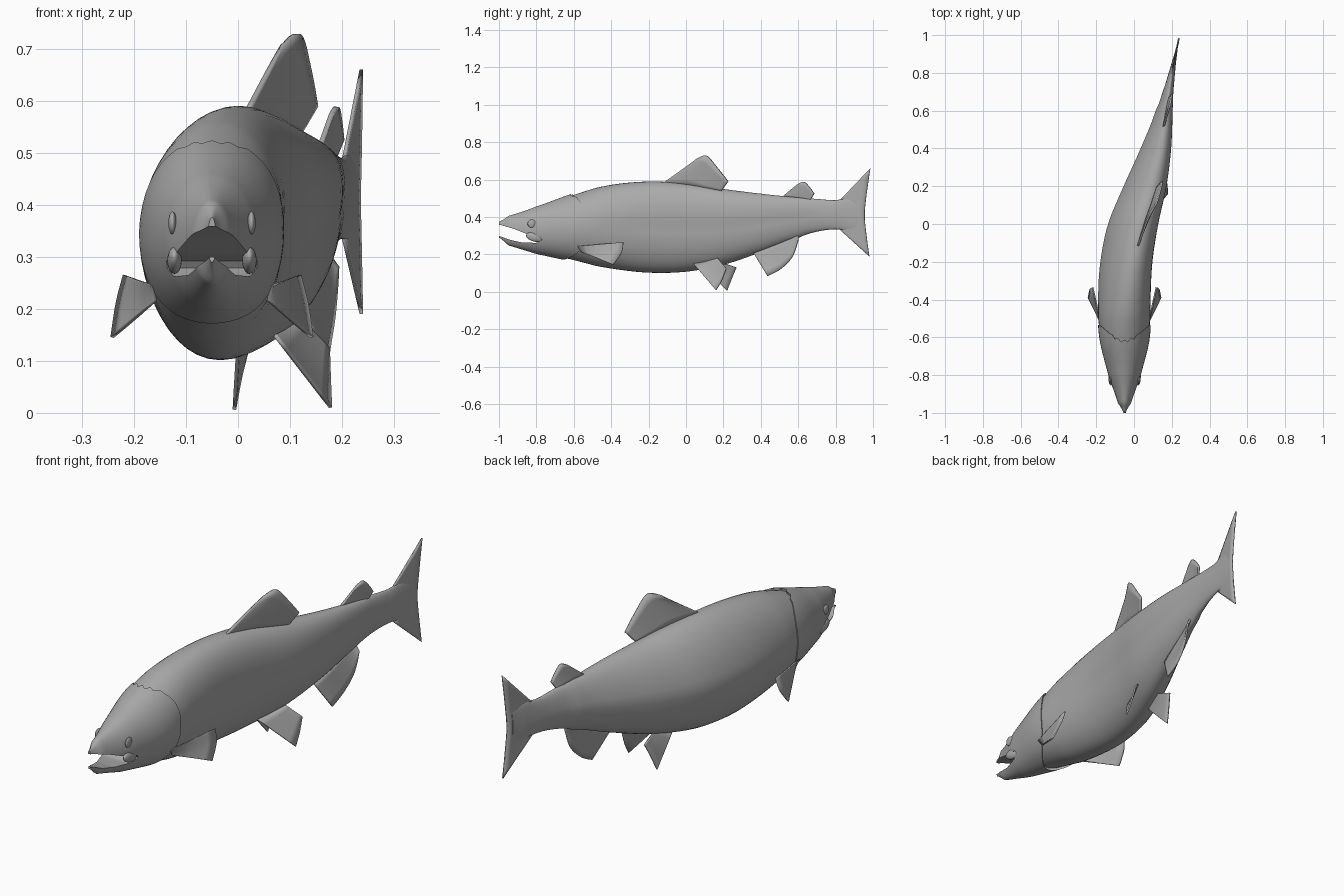
import bpy, bmesh, math
from mathutils import Vector

cube = bpy.data.objects.get("Cube")
if cube:
    bpy.data.objects.remove(cube)

skin = bpy.data.materials.new("plain grey")
skin.use_nodes = True
GREY = (0.4, 0.4, 0.4, 1)
skin.diffuse_color = GREY
skin.node_tree.nodes["Principled BSDF"].inputs["Base Color"].default_value = GREY

# Spine stations: y, centre x, half width, bottom z, top z, sideways lean of the back
STATIONS = [Vector(s) for s in (
    (-1.0, -.05, .008, .29, .375, 0), (-.95, -.05, .035, .25, .405, 0),
    (-.8, -.05, .085, .205, .455, 0), (-.6, -.05, .132, .163, .525, 0),
    (-.4, -.052, .138, .125, .572, .02), (-.2, -.043, .135, .103, .59, .04),
    (0, -.008, .129, .108, .58, .045), (.2, .055, .11, .145, .55, .04),
    (.4, .113, .078, .212, .525, .03), (.6, .158, .044, .288, .505, .015),
    (.7, .18, .028, .322, .497, .005), (.8, .2, .017, .335, .49, 0),
    (.86, .212, .011, .33, .5, 0), (.93, .226, .005, .335, .48, 0))]


def spline(p0, p1, p2, p3, t):
    return (p1 * 2 + (p2 - p0) * t + (p0 * 2 - p1 * 5 + p2 * 4 - p3) * t ** 2
            + (p1 * 3 - p0 - p2 * 3 + p3) * t ** 3) / 2


def along(pts, u):
    """Point at parameter u (in control-point steps) on a smooth curve."""
    last = len(pts) - 1
    i = min(int(u), last - 1)
    return spline(pts[max(i - 1, 0)], pts[i], pts[i + 1], pts[min(i + 2, last)], u - i)


def skin_point(y, angle, scale=1):
    """Point on the fish's surface at a length and an angle from the back."""
    i = 0
    while i < len(STATIONS) - 2 and y > STATIONS[i + 1][0]:
        i += 1
    a, b = STATIONS[i], STATIONS[i + 1]
    s = along(STATIONS, i + (y - a[0]) / (b[0] - a[0]))
    c = math.cos(angle)
    x = s[1] + s[2] * scale * math.sin(angle) + s[5] * max(c, 0)
    return Vector((x, y, (s[3] + s[4]) / 2 + (s[4] - s[3]) / 2 * scale * c))


def finish(name, bm):
    bmesh.ops.recalc_face_normals(bm, faces=bm.faces)
    mesh = bpy.data.meshes.new(name)
    bm.to_mesh(mesh)
    bm.free()
    mesh.materials.append(skin)
    obj = bpy.data.objects.new(name, mesh)
    bpy.context.collection.objects.link(obj)
    smooth(obj)
    return obj


def smooth(obj):
    bpy.ops.object.select_all(action='DESELECT')
    bpy.context.view_layer.objects.active = obj
    obj.select_set(True)
    bpy.ops.object.shade_smooth_by_angle(angle=math.radians(40))


def loft(name, rings):
    bm = bmesh.new()
    rows = [[bm.verts.new(p) for p in ring] for ring in rings]
    n = len(rows[0])
    for r, q in zip(rows, rows[1:]):
        for k in range(n):
            bm.faces.new((r[k], r[(k + 1) % n], q[(k + 1) % n], q[k]))
    for row in (rows[0], rows[-1]):
        centre = bm.verts.new(sum((v.co for v in row), Vector()) / n)
        for k in range(n):
            bm.faces.new((row[k], row[(k + 1) % n], centre))
    return finish(name, bm)


def fin(name, root, edge, thickness=.007, across=16, out=5):
    """Blade ruled between a root curve and an outer edge curve."""
    root, edge = [Vector(p) for p in root], [Vector(p) for p in edge]
    bm = bmesh.new()
    grid = []
    for i in range(across + 1):
        f = i / across
        a = along(root, f * (len(root) - 1))
        b = along(edge, f * (len(edge) - 1))
        grid.append([bm.verts.new(a.lerp(b, j / out)) for j in range(out + 1)])
    for r, q in zip(grid, grid[1:]):
        for j in range(out):
            bm.faces.new((r[j], r[j + 1], q[j + 1], q[j]))
    obj = finish(name, bm)
    solid = obj.modifiers.new("thickness", 'SOLIDIFY')
    solid.thickness = thickness
    solid.offset = 0
    return obj


def ball(name, location, size, tilt=0):
    bpy.ops.mesh.primitive_uv_sphere_add(segments=20, ring_count=12, radius=1,
                                         location=location, rotation=(tilt, 0, 0))
    obj = bpy.context.object
    obj.name = name
    obj.scale = size
    obj.data.materials.append(skin)
    smooth(obj)


SIDES = 48
ANGLES = [math.tau * k / SIDES for k in range(SIDES)]

# Body, narrowed where it slips under the gill covers
body_rings = []
for i in range(61):
    y = -.7 + 1.63 * i / 60
    scale = .93 + .07 * min(1, (y + .7) / .22)
    body_rings.append([skin_point(y, a, scale) for a in ANGLES])
loft("body", body_rings)


# Head shell with a curved gill edge and a ragged nape
def gill_edge(a):
    c = math.cos(a)
    ragged = .008 * math.sin(a * 24 + 1) if c > .85 else 0
    return -.535 - (.085 if c > 0 else .12) * abs(c) ** 3 + ragged


head_rings = []
for i in range(31):
    t = (i / 30) ** 1.3
    head_rings.append([skin_point(-1 + (gill_edge(a) + 1) * t, a, 1.015) for a in ANGLES])
head_rings.append([skin_point(gill_edge(a) - .005, a, .9) for a in ANGLES])
head = loft("head", head_rings)

# Open mouth, cut as a wedge between the jaws
wedge = [(-1.1, .37), (-.99, .357), (-.92, .337), (-.84, .305), (-.78, .292),
         (-.77, .278), (-.8, .262), (-.88, .265), (-.94, .278), (-1, .3), (-1.1, .31)]
cutter = loft("mouth_cutter", [[Vector((x, y, z)) for y, z in wedge] for x in (-.4, .3)])
cutter.hide_render = True
cut = head.modifiers.new("mouth", 'BOOLEAN')
cut.operation = 'DIFFERENCE'
cut.solver = 'EXACT'
cut.object = cutter
bpy.context.view_layer.objects.active = head
bpy.ops.object.modifier_apply(modifier=cut.name)
bpy.data.objects.remove(cutter)

# Paired eyes, jaw lobes and pectoral fins, mirrored about the head's centre line
MID = -.05
for side, s in (("left", 1), ("right", -1)):
    ball(side + "_eye", (MID + s * .076, -.825, .365), (.008, .022, .022))
    ball(side + "_jaw_lobe", (MID + s * .072, -.81, .293), (.014, .046, .024), -.25)
    fin(side + "_pectoral_fin",
        [(MID + s * .115, -.58, .245), (MID + s * .112, -.57, .23), (MID + s * .108, -.56, .215)],
        [(MID + s * .168, -.335, .265), (MID + s * .182, -.345, .21), (MID + s * .192, -.39, .145)])

# Pelvic fins
fin("left_pelvic_fin", [(.07, .04, .15), (.09, .1, .16), (.12, .17, .18)],
    [(.178, .16, .01), (.176, .19, .06), (.174, .215, .125)])
fin("right_pelvic_fin", [(.0, .1, .13), (.015, .14, .145), (.03, .18, .16)],
    [(-.007, .22, .006), (.005, .245, .07), (.02, .27, .13)])

# Fins on the centre line
fin("dorsal_fin", [(.012, -.14, .57), (.055, 0, .565), (.09, .1, .55), (.12, .19, .54)],
    [(.085, .06, .71), (.118, .11, .727), (.137, .17, .66), (.15, .225, .59)], .01)
fin("adipose_fin", [(.155, .51, .505), (.165, .56, .5), (.175, .62, .495), (.185, .665, .49)],
    [(.18, .595, .575), (.19, .63, .588), (.196, .66, .56), (.2, .685, .525)], .01)
fin("anal_fin", [(.125, .36, .21), (.14, .43, .24), (.155, .52, .28), (.17, .6, .31)],
    [(.17, .435, .085), (.175, .51, .125), (.185, .57, .19), (.193, .6, .28)])
fin("tail_fin", [(.203, .82, .487), (.206, .83, .45), (.206, .83, .41), (.206, .83, .37), (.203, .82, .335)],
    [(.237, .985, .66), (.235, .965, .52), (.233, .955, .41), (.235, .965, .3), (.237, .98, .19)])
